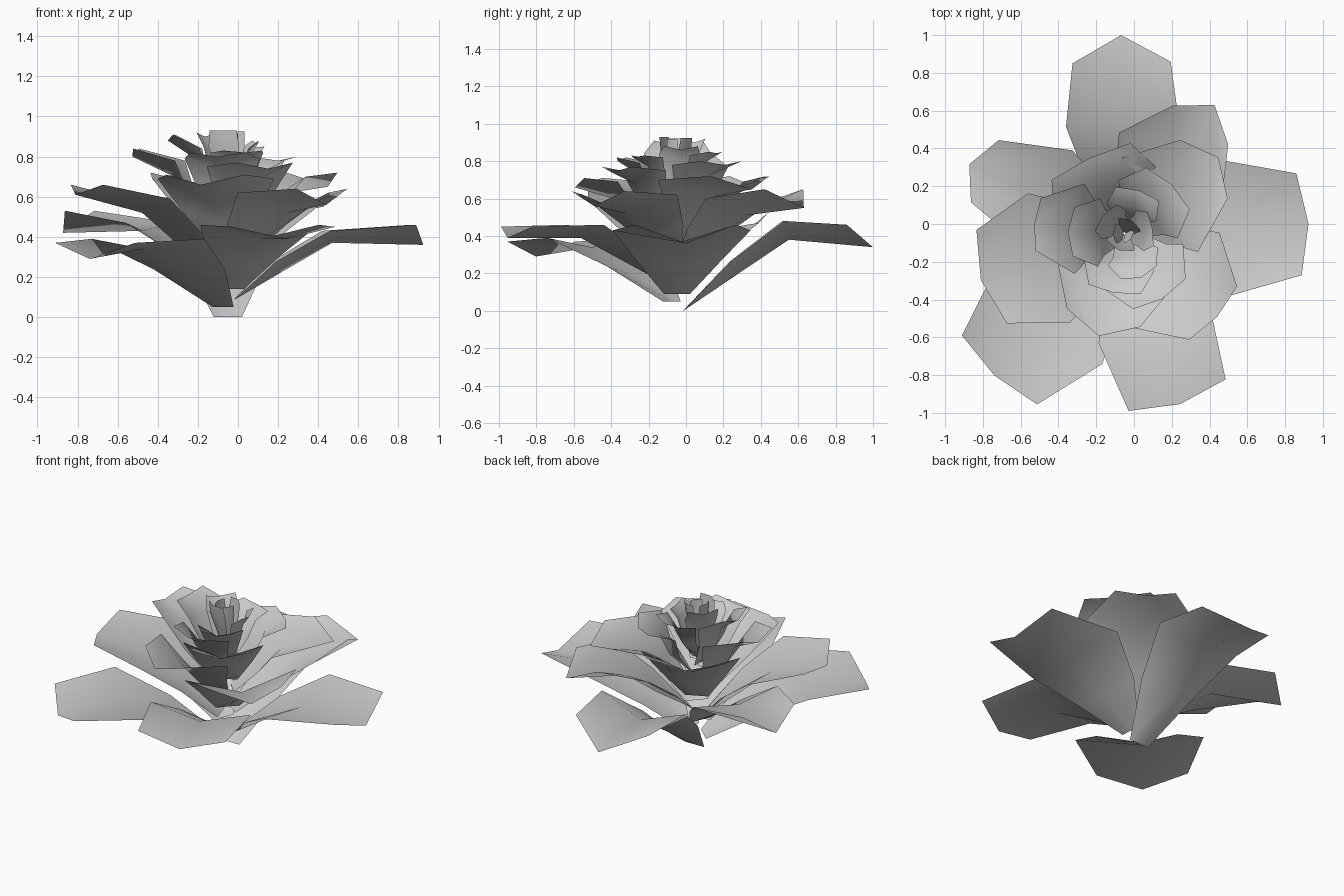
import bpy, math

CX, CY = -0.05, -0.05   # axis of the flower


def petal(name, ang, base, belly, bend, rim, tip):
    """base=(r,z,half width); belly/bend=(r,z mid,z side,half width);
    rim=(r,z,half width) for the two corners; tip=(r,z)."""
    a = math.radians(ang)
    ca, sa = math.cos(a), math.sin(a)

    def p(r, s, z):
        return (CX + r * ca - s * sa, CY + r * sa + s * ca, z)

    verts = [p(base[0], s * base[2], base[1]) for s in (-1, 0, 1)]
    for r, zm, zs, hw in (belly, bend):
        inset = 0.25 * hw * hw / max(r, 0.05) if r < 0.35 else 0.03
        verts += [p(r - inset, -hw, zs), p(r, 0, zm), p(r - inset, hw, zs)]
    r, z, hw = rim
    verts += [p(r, -hw, z), p(tip[0], 0, tip[1]), p(r, hw, z)]
    faces = []
    for i in range(3):
        for j in range(2):
            k = i * 3 + j
            faces.append((k, k + 3, k + 4, k + 1))
    me = bpy.data.meshes.new(name)
    me.from_pydata(verts, [], faces)
    me.polygons.foreach_set("use_smooth", [True] * len(faces))
    me.update()
    ob = bpy.data.objects.new(name, me)
    bpy.context.collection.objects.link(ob)


def auto(name, ang, zb, bulge, bend, rim, tip, hb=0.07, rb=0.035):
    """Petal whose belly row is interpolated between base and bend."""
    r, zm, zs, hw = bend
    belly = (rb + (r - rb) * (0.5 + bulge), zb + (zm - zb) * 0.5,
             zb + (zs - zb) * 0.55, hb + (hw - hb) * 0.55)
    petal(name, ang, (rb, zb, hb), belly, bend, rim, tip)


# outer spreading petals
auto("outer_petal_1", 91, 0.0, 0.0, (0.60, 0.38, 0.48, 0.30), (0.905, 0.46, 0.26), (1.05, 0.34))
auto("outer_petal_2", 227.5, 0.05, 0.0, (0.62, 0.34, 0.39, 0.38), (0.98, 0.37, 0.27), (1.02, 0.29))
auto("outer_petal_3", 3, 0.09, 0.0, (0.52, 0.37, 0.43, 0.37), (0.925, 0.46, 0.27), (0.975, 0.36))
auto("outer_petal_4", 288, 0.14, 0.02, (0.54, 0.39, 0.46, 0.31), (0.90, 0.45, 0.27), (0.95, 0.39))
auto("outer_petal_5", 156, 0.16, 0.02, (0.46, 0.43, 0.47, 0.29), (0.81, 0.53, 0.18), (0.90, 0.42))

# second ring
auto("middle_petal_1", 198, 0.20, 0.04, (0.45, 0.52, 0.59, 0.36), (0.74, 0.66, 0.26), (0.80, 0.61))
auto("middle_petal_2", 55, 0.23, 0.04, (0.45, 0.51, 0.60, 0.33), (0.70, 0.65, 0.18), (0.83, 0.55))
auto("middle_petal_3", 318, 0.26, 0.06, (0.40, 0.52, 0.62, 0.34), (0.63, 0.64, 0.19), (0.66, 0.56))

# third ring
auto("upper_petal_1", 115, 0.32, 0.12, (0.32, 0.60, 0.69, 0.30), (0.42, 0.72, 0.23), (0.44, 0.67))
auto("upper_petal_2", 256, 0.34, 0.12, (0.32, 0.59, 0.69, 0.30), (0.46, 0.71, 0.20), (0.56, 0.66))
auto("upper_petal_3", 39, 0.36, 0.12, (0.32, 0.61, 0.70, 0.32), (0.54, 0.72, 0.20), (0.64, 0.65))

# fourth ring, cupped around the bud
auto("inner_petal_1", 174, 0.42, 0.2, (0.29, 0.71, 0.78, 0.24), (0.46, 0.84, 0.14), (0.48, 0.80))
auto("inner_petal_2", 300, 0.44, 0.2, (0.26, 0.68, 0.75, 0.24), (0.37, 0.77, 0.16), (0.40, 0.74))
auto("inner_petal_3", 46, 0.46, 0.2, (0.23, 0.72, 0.78, 0.22), (0.33, 0.80, 0.16), (0.36, 0.78))
auto("inner_petal_4", 260, 0.48, 0.2, (0.21, 0.73, 0.79, 0.19), (0.30, 0.82, 0.14), (0.32, 0.80))

# heart of the flower: small upright curled petals
heart = dict(hb=0.05, rb=0.01)
auto("heart_petal_1", 178, 0.52, 0.22, (0.18, 0.80, 0.84, 0.18), (0.27, 0.91, 0.13), (0.30, 0.88), **heart)
auto("heart_petal_2", 290, 0.54, 0.22, (0.16, 0.77, 0.82, 0.14), (0.22, 0.83, 0.10), (0.25, 0.82), **heart)
auto("heart_petal_3", 72, 0.56, 0.22, (0.15, 0.79, 0.83, 0.14), (0.22, 0.85, 0.12), (0.24, 0.84), **heart)
auto("heart_petal_4", 10, 0.58, 0.22, (0.11, 0.80, 0.84, 0.11), (0.14, 0.88, 0.09), (0.15, 0.86), **heart)
auto("heart_petal_5", 140, 0.60, 0.22, (0.10, 0.82, 0.85, 0.10), (0.13, 0.92, 0.09), (0.15, 0.90), **heart)
for i, (ang, r) in enumerate([(250, 0.09), (60, 0.075), (180, 0.06), (320, 0.045)]):
    z = 0.93 - 0.005 * i
    auto("bud_petal_%d" % (i + 1), ang, 0.62, 0.1, (r * 0.9, 0.84, 0.85, r * 0.9),
         (r * 0.8, z, r * 0.8), (r * 1.05, z), 0.03, 0.005)
